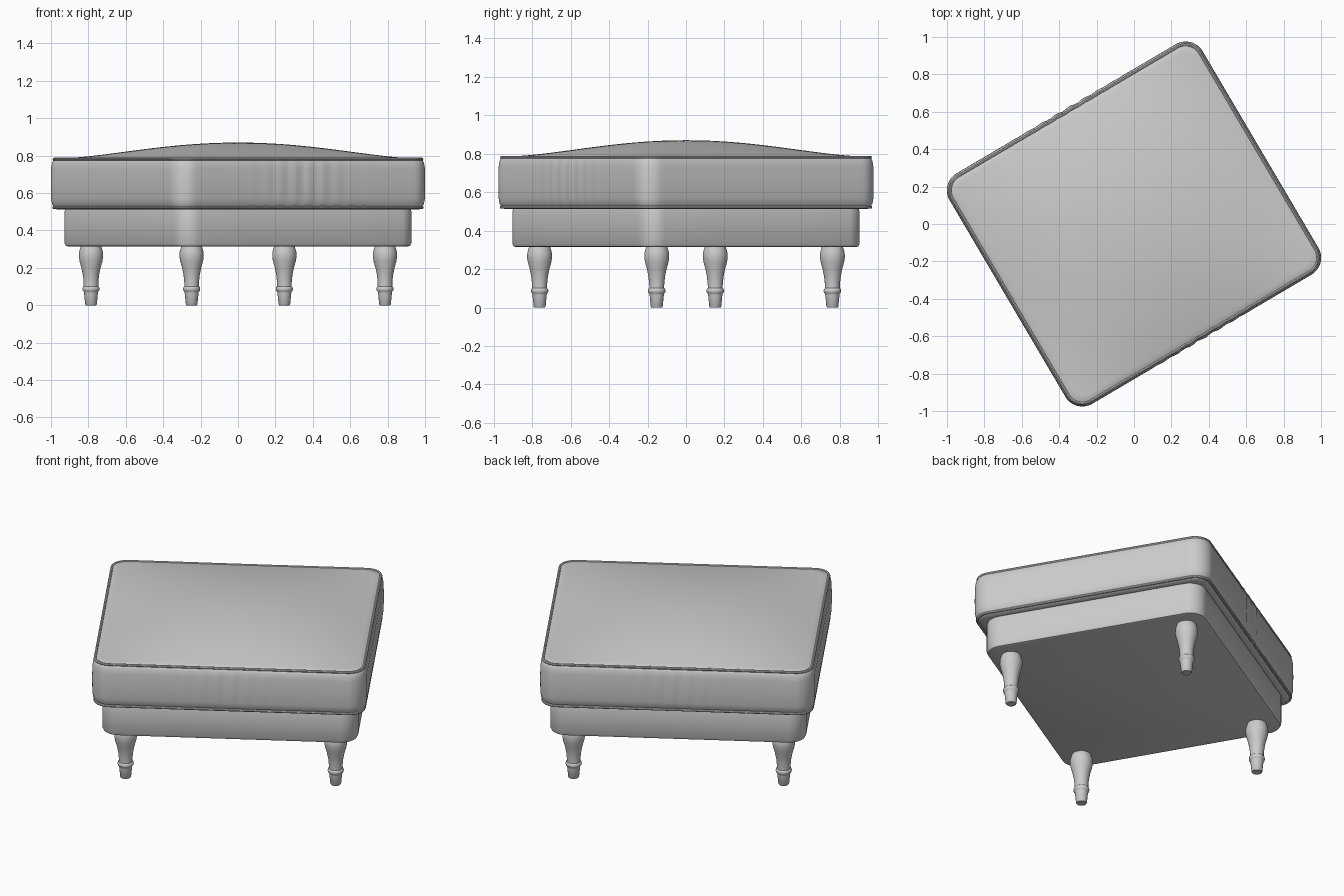
import bpy, bmesh, math
from mathutils import Vector

if "Cube" in bpy.data.objects:
    bpy.data.objects.remove(bpy.data.objects["Cube"])

ANGLE = math.radians(30.5)
cos, sin, pi = math.cos, math.sin, math.pi


def outline(hx, hy, r, n=56, arc=10):
    """Rounded rectangle as (point, outward normal) pairs, hx/hy = corner centres."""
    pts = []
    corners = [(hx, hy, 0), (-hx, hy, 90), (-hx, -hy, 180), (hx, -hy, 270)]
    for i, (cx, cy, a0) in enumerate(corners):
        for k in range(arc + 1):
            a = math.radians(a0 + 90 * k / arc)
            d = Vector((cos(a), sin(a)))
            pts.append((Vector((cx, cy)) + d * r, d))
        start = pts[-1]
        nx, ny, na = corners[(i + 1) % 4]
        end = Vector((nx, ny)) + Vector((cos(math.radians(na)), sin(math.radians(na)))) * r
        for k in range(1, n):
            pts.append((start[0].lerp(end, k / n), start[1]))
    return pts


def finish(name, bm, angle=40):
    bmesh.ops.recalc_face_normals(bm, faces=bm.faces)
    me = bpy.data.meshes.new(name)
    bm.to_mesh(me)
    bm.free()
    ob = bpy.data.objects.new(name, me)
    bpy.context.collection.objects.link(ob)
    bpy.ops.object.select_all(action='DESELECT')
    ob.select_set(True)
    bpy.context.view_layer.objects.active = ob
    bpy.ops.object.shade_smooth_by_angle(angle=math.radians(angle))
    ob.rotation_euler.z = ANGLE
    return ob


def loft(name, rings, closed=False):
    """Skin a stack of equal-length rings, capped unless the stack closes on itself."""
    bm = bmesh.new()
    vs = [[bm.verts.new(p) for p in ring] for ring in rings]
    pairs = list(zip(vs, vs[1:])) + ([(vs[-1], vs[0])] if closed else [])
    for a, b in pairs:
        for i in range(len(a)):
            j = (i + 1) % len(a)
            bm.faces.new((a[i], a[j], b[j], b[i]))
    if not closed:
        bm.faces.new(vs[0])
        bm.faces.new(vs[-1])
    return finish(name, bm)


def ring(out, off, z, wrinkle=0.0):
    res = []
    for p, n in out:
        o = off
        if abs(n.y) > 0.99:   # soft vertical folds in the middle of the long sides
            o += wrinkle * sin(p.x * 72) * math.exp(-(p.x / 0.24) ** 2)
        q = p + n * o
        res.append((q.x, q.y, z))
    return res


# upholstered base
base = outline(0.631, 0.560, 0.10, n=4)
loft("base", [ring(base, o, z) for o, z in
              [(-0.02, 0.314), (-0.007, 0.318), (0, 0.332), (0, 0.5), (-0.01, 0.53)]])

# cushion: bulged sides, then shrinking rings over the domed top
seat = outline(0.68, 0.61, 0.104)
side = [(-0.06, 0.512, 0), (-0.03, 0.513, 0), (-0.017, 0.522, 0), (-0.006, 0.54, 0.001),
        (0, 0.57, 0.003), (0.001, 0.65, 0.004), (0, 0.73, 0.004),
        (-0.005, 0.762, 0.003), (-0.012, 0.776, 0.002), (-0.024, 0.784, 0)]
rings = [ring(seat, *s) for s in side]
edge = rings[-1]
for k in range(1, 25):
    s = 1 - k / 24.5
    dome = []
    for x, y, z in edge:
        x, y = x * s, y * s
        u, v = x / 0.76, y / 0.69
        dome.append((x, y, z + 0.086 * (1 - u * u) * (1 - v * v)))
    rings.append(dome)
loft("cushion", rings)

# piping along the cushion's top and bottom seams
for name, off, zc in [("top_piping", -0.016, 0.781), ("bottom_piping", -0.014, 0.522)]:
    loft(name, [ring(seat, off + 0.008 * cos(2 * pi * k / 8), zc + 0.008 * sin(2 * pi * k / 8),
                     0.002) for k in range(8)], closed=True)

# turned legs
profile = [(0.028, 0), (0.031, 0.004), (0.037, 0.065), (0.038, 0.072), (0.044, 0.078),
           (0.046, 0.087), (0.044, 0.096), (0.039, 0.101), (0.039, 0.12), (0.043, 0.16),
           (0.051, 0.2), (0.061, 0.235), (0.065, 0.26), (0.064, 0.285), (0.058, 0.305),
           (0.053, 0.325)]
for ny, sy in (("front", -1), ("back", 1)):
    for nx, sx in (("left", -1), ("right", 1)):
        loft(f"{ny}_{nx}_leg", [[(sx * 0.60 + r * cos(2 * pi * k / 32),
                                  sy * 0.53 + r * sin(2 * pi * k / 32), z)
                                 for k in range(32)] for r, z in profile])
